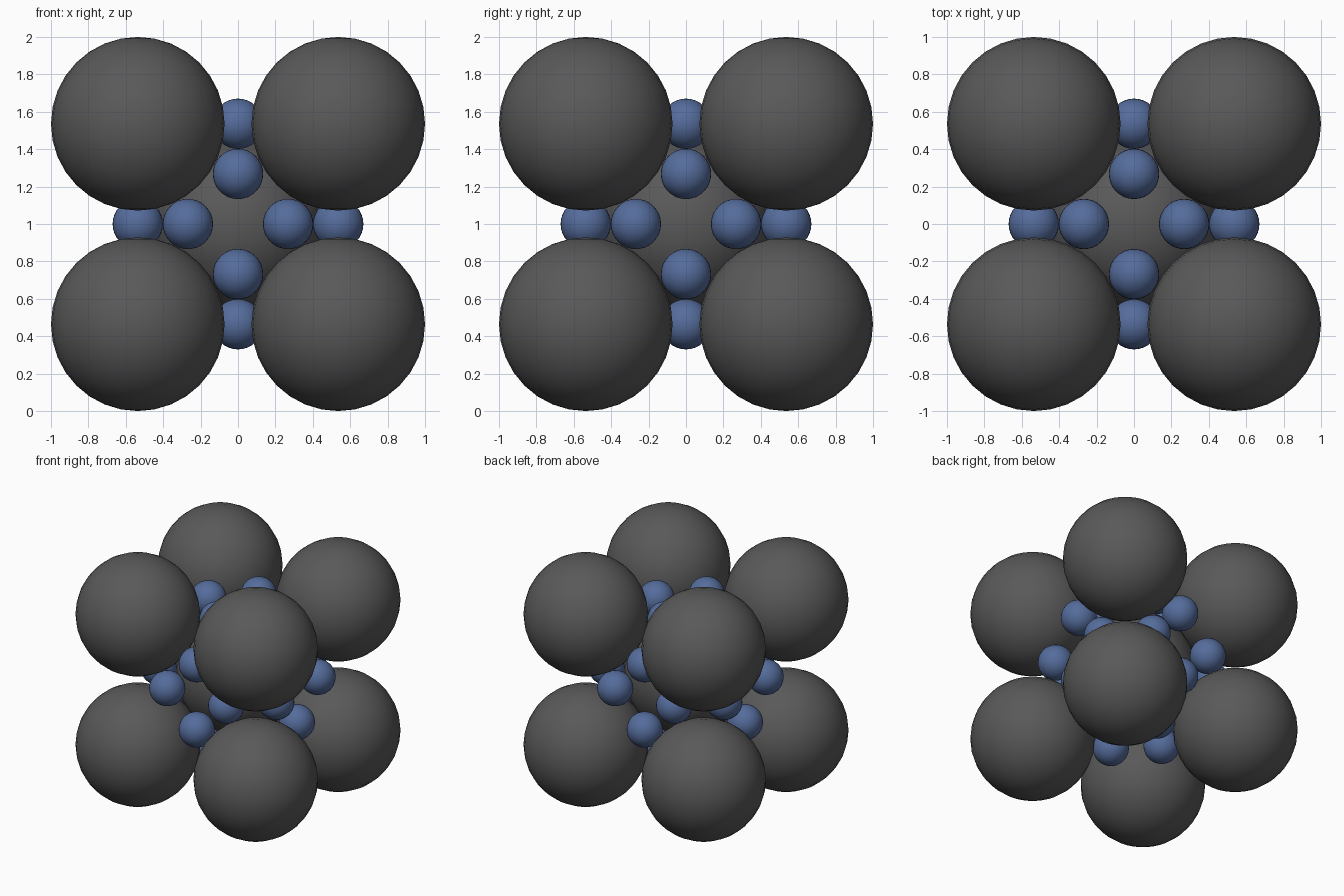
import bpy
import math

if "Cube" in bpy.data.objects:
    bpy.data.objects.remove(bpy.data.objects["Cube"])

# Body-centred cubic cell: large spheres touch along the cube diagonals
HALF = 1 / (1 + math.sqrt(3) / 2)      # half the cell edge (0.536)
R_LARGE = HALF * math.sqrt(3) / 2      # large sphere radius (0.464)
R_SMALL = R_LARGE * 0.29               # small sphere in the gaps (0.135)
CENTRE_Z = 1.0

blue = bpy.data.materials.new("blue")
blue.diffuse_color = (0.09, 0.15, 0.33, 1)
blue.use_nodes = True
blue.node_tree.nodes["Principled BSDF"].inputs["Base Color"].default_value = blue.diffuse_color
grey = bpy.data.materials.new("dark_grey")
grey.diffuse_color = (0.1, 0.1, 0.1, 1)
grey.use_nodes = True
grey.node_tree.nodes["Principled BSDF"].inputs["Base Color"].default_value = grey.diffuse_color


def ball(name, pos, radius, mat, segments, rings):
    bpy.ops.mesh.primitive_uv_sphere_add(
        segments=segments, ring_count=rings, radius=radius,
        location=(pos[0], pos[1], pos[2] + CENTRE_Z))
    ob = bpy.context.object
    ob.name = name
    ob.data.materials.append(mat)
    bpy.ops.object.shade_smooth()


# Large spheres: one in the middle, one on each cube corner
ball("centre_sphere", (0, 0, 0), R_LARGE, grey, 32, 16)
for x in (-HALF, HALF):
    for y in (-HALF, HALF):
        for z in (-HALF, HALF):
            ball("corner_sphere", (x, y, z), R_LARGE, grey, 32, 16)

# Small spheres: four in a diamond on each of the six cube faces
for axis in range(3):
    for side in (-HALF, HALF):
        for other in ((axis + 1) % 3, (axis + 2) % 3):
            for offset in (-HALF / 2, HALF / 2):
                pos = [0, 0, 0]
                pos[axis] = side
                pos[other] = offset
                ball("gap_sphere", pos, R_SMALL, blue, 32, 16)
